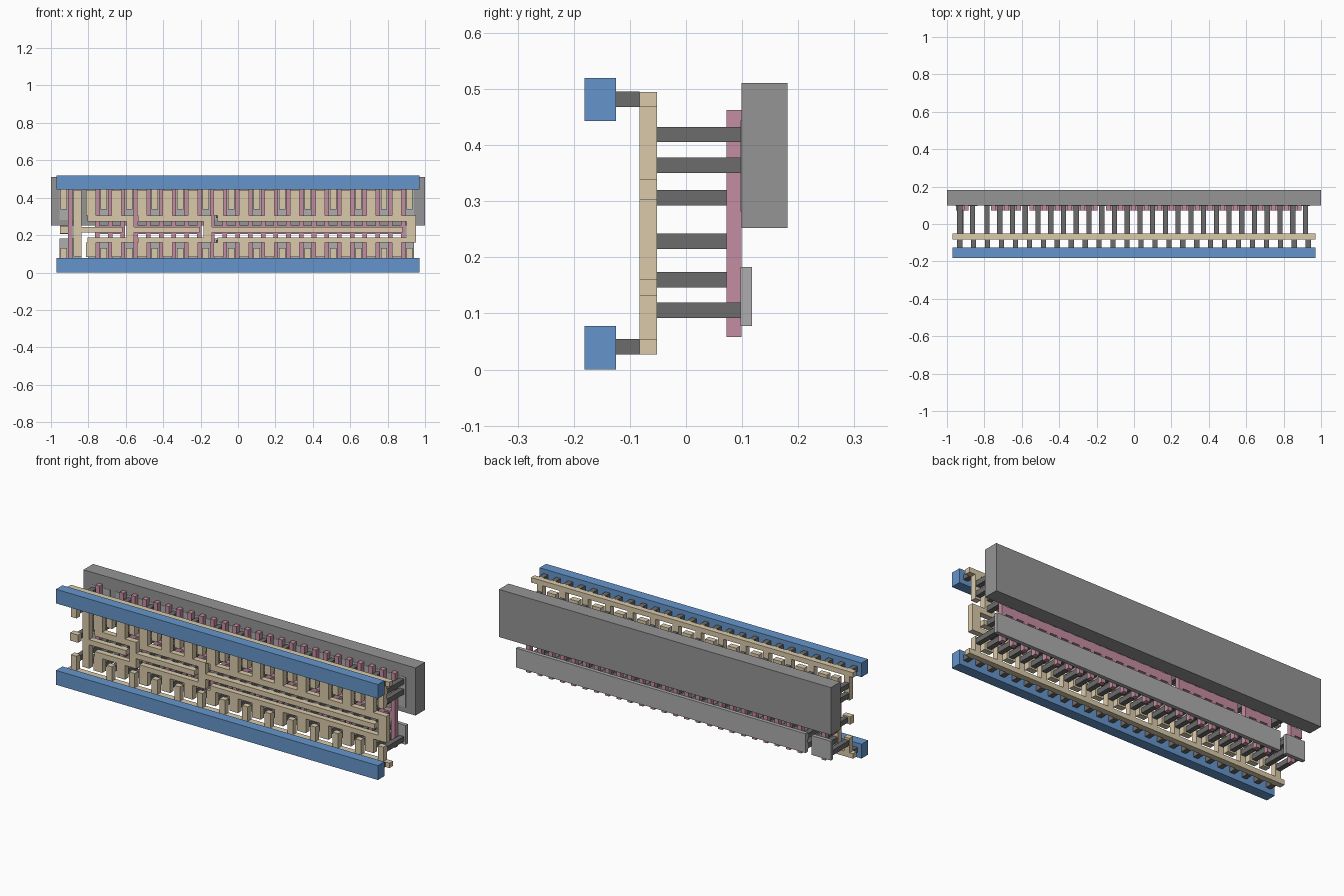
import bpy, bmesh

if "Cube" in bpy.data.objects:
    bpy.data.objects.remove(bpy.data.objects["Cube"])


def material(name, col):
    m = bpy.data.materials.new(name)
    m.diffuse_color = (*col, 1)
    m.use_nodes = True
    m.node_tree.nodes["Principled BSDF"].inputs["Base Color"].default_value = m.diffuse_color
    return m


BLUE = material("rail_blue", (0.13, 0.30, 0.60))
TAN = material("wire_tan", (0.70, 0.59, 0.40))
PINK = material("gate_pink", (0.56, 0.27, 0.36))
DARK = material("contact_dark", (0.15, 0.15, 0.15))
GREY = material("well_grey", (0.30, 0.30, 0.30))
LIGHT = material("strip_grey", (0.42, 0.42, 0.42))


def layer(name, rects, y0, y1, mat):
    """One object made of flat boxes; each rect is (x0, x1, z0, z1)."""
    bm = bmesh.new()
    for x0, x1, z0, z1 in rects:
        vs = bmesh.ops.create_cube(bm, size=1)["verts"]
        for v in vs:
            v.co = (x1 if v.co.x > 0 else x0,
                    y1 if v.co.y > 0 else y0,
                    z1 if v.co.z > 0 else z0)
    me = bpy.data.meshes.new(name)
    bm.to_mesh(me)
    bm.free()
    me.materials.append(mat)
    ob = bpy.data.objects.new(name, me)
    bpy.context.collection.objects.link(ob)
    return ob


def col(x, w, z0, z1):
    return (x - w / 2, x + w / 2, z0, z1)


def sq(x, z, s=0.0276):
    return (x - s / 2, x + s / 2, z - s / 2, z + s / 2)


P = 0.0681                      # spacing between neighbouring gates
RIGHT = 0.917                   # rightmost supply finger

# Supply rails and the pegs behind them
layer("top_rail", [(-0.97, 0.97, 0.443, 0.52)], -0.181, -0.125, BLUE)
layer("bottom_rail", [(-0.97, 0.97, 0, 0.078)], -0.181, -0.125, BLUE)
layer("rail_pegs", [sq(-0.932 + 0.07455 * k, z) for k in range(26)
                    for z in (0.0405, 0.4815)], -0.125, -0.083, DARK)

# Back slab and diffusion strips
layer("back_slab", [(-1, 1, 0.252, 0.511)], 0.099, 0.181, GREY)
strips = [(-0.955, -0.838), (-0.803, 0.942)]
layer("upper_strips", [(a, b, 0.282, 0.444) for a, b in strips], 0.0975, 0.118, LIGHT)
layer("lower_strips", [(a, b, 0.078, 0.183) for a, b in strips], 0.0975, 0.118, LIGHT)

# Positions of supply fingers and output straps
power = [-0.932] + [RIGHT - 2 * P * k for k in range(13)]
outs = [RIGHT - P - 2 * P * k for k in range(12)] + [RIGHT - 25 * P]
outs = [x for x in outs if x > -0.80]
power = [x for x in power if x < -0.9 or x > -0.75]

# Supply wires: strips behind the rails with comb fingers
layer("top_supply_comb", [(-0.97, 0.97, 0.468, 0.495)] +
      [col(x, 0.034, 0.338, 0.468) for x in power], -0.083, -0.052, TAN)
layer("bottom_supply_comb", [(-0.97, 0.97, 0.027, 0.054)] +
      [col(x, 0.034, 0.054, 0.132) for x in power], -0.083, -0.052, TAN)

# Input pad and first stage wire
layer("input_pad", [(-0.953, -0.905, 0.208, 0.25)], -0.083, -0.052, TAN)
layer("stage_1_wire", [(-0.88, -0.838, 0.085, 0.44),
                       (-0.838, -0.617, 0.215, 0.243)], -0.083, -0.052, TAN)

# Later stages: two long bars, a joining post, straps and the link to the next stage
stages = [("stage_2_wire", -0.805, -0.555, 0.04, -0.205),
          ("stage_3_wire", -0.535, -0.138, 0.046, 0.88),
          ("stage_4_wire", -0.11, 0.952, 0.05, None)]
for name, a, b, post, link in stages:
    r = [(a, b, 0.272, 0.304), (a, b, 0.16, 0.188), (b - post, b, 0.188, 0.272)]
    for x in outs:
        if a < x < b:
            r += [col(x, 0.052, 0.304, 0.44), col(x, 0.052, 0.083, 0.16)]
    if link:
        r.append((b, link, 0.215, 0.243))
    layer(name, r, -0.083, -0.052, TAN)

# Gates with their joining bars
first = RIGHT - P / 2
groups = [("stage_4_gates", 0, 16), ("stage_3_gates", 16, 6), ("stage_2_gates", 22, 3)]
poly_contacts = [sq(-0.925, 0.229)]
layer("stage_1_gate", [col(-0.896, 0.0243, 0.058, 0.463),
                       (-0.953, -0.908, 0.207, 0.251)], 0.072, 0.0985, PINK)
for name, start, n in groups:
    xs = [first - P * (start + i) for i in range(n)]
    r = [col(x, 0.0243, 0.058, 0.463) for x in xs]
    r += [(x1 + 0.0121, x0 - 0.0121, 0.207, 0.251) for x0, x1 in zip(xs, xs[1:])]
    layer(name, r, 0.072, 0.0985, PINK)
    poly_contacts += [sq((x0 + x1) / 2, 0.229) for x0, x1 in zip(xs, xs[1:])]
layer("gate_contacts", poly_contacts, -0.052, 0.072, DARK)

# Contacts from the wires back to the strips
c = [sq(x, z) for x in power for z in (0.106, 0.364, 0.419)]
c += [sq(x, z) for x in outs + [-0.863] for z in (0.106, 0.16, 0.306, 0.364)]
layer("strip_contacts", c, -0.052, 0.0975, DARK)
